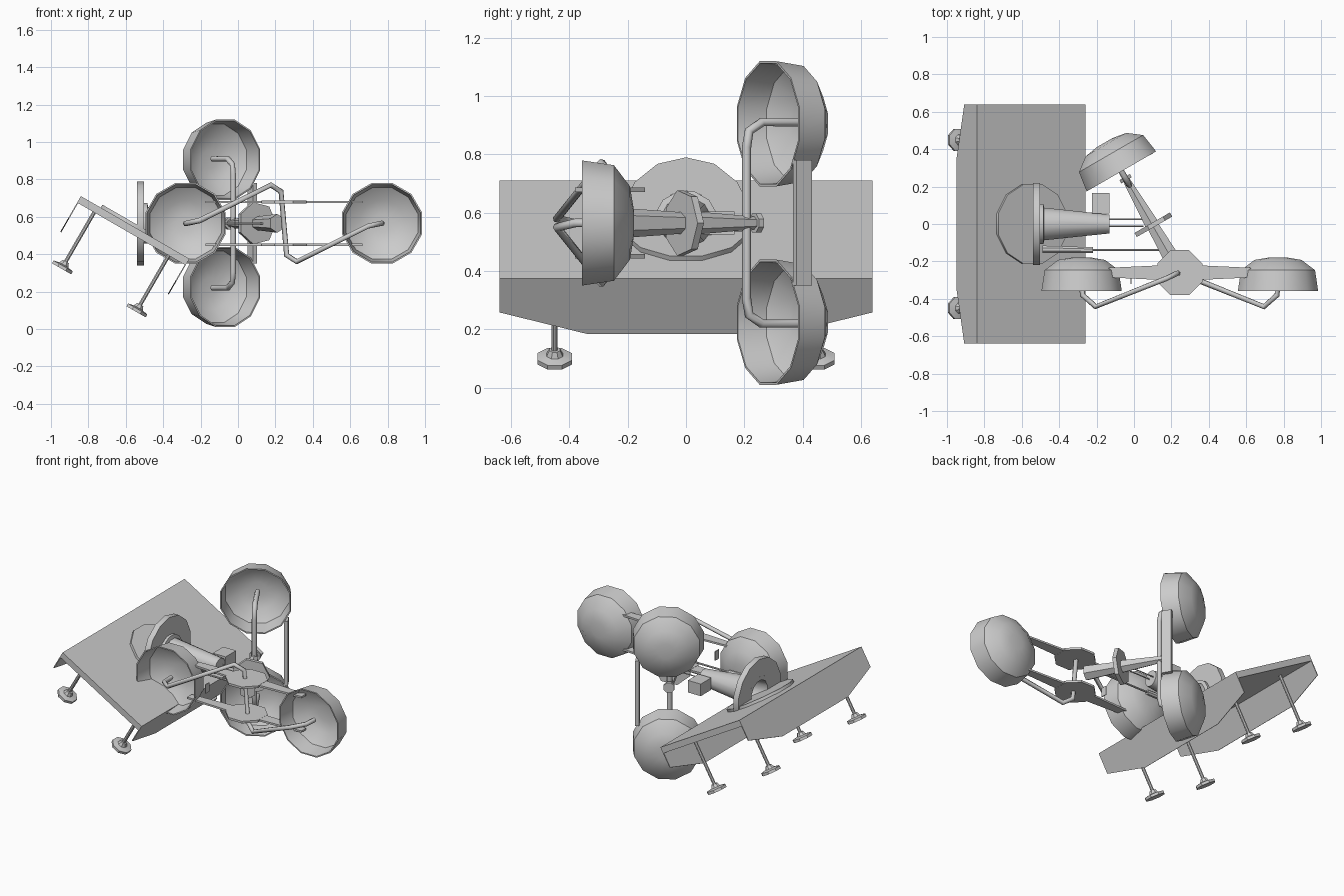
import bpy, bmesh, math
from mathutils import Vector, Matrix

if "Cube" in bpy.data.objects:
    bpy.data.objects.remove(bpy.data.objects["Cube"])

V = Vector
ZC = 0.565
HUB = V((0.245, -0.26, ZC))
AX = V((-0.5, 0.866, 0))       # rear arm axis
TR = V((0.866, 0.5, 0))        # across the rear arm
U, N = V((0.866, 0, -0.5)), V((0.5, 0, 0.866))
PC = V((-0.55, 0, 0.543))      # centre of slanted panel top


def finish(name, bm, smooth=True):
    bmesh.ops.remove_doubles(bm, verts=bm.verts, dist=1e-5)
    bmesh.ops.recalc_face_normals(bm, faces=bm.faces)
    me = bpy.data.meshes.new(name)
    bm.to_mesh(me)
    bm.free()
    ob = bpy.data.objects.new(name, me)
    bpy.context.collection.objects.link(ob)
    if smooth:
        bpy.ops.object.select_all(action='DESELECT')
        ob.select_set(True)
        bpy.context.view_layer.objects.active = ob
        bpy.ops.object.shade_smooth_by_angle(angle=math.radians(35))
    return ob


def lathe(name, profile, origin, axis, n=10, smooth=True, phase=0.5):
    """Spin (radius, height) points round an axis."""
    q = V(axis).to_track_quat('Z', 'Y')
    bm = bmesh.new()
    rings = []
    for r, h in profile:
        rings.append([bm.verts.new(V(origin) + q @ V((r * math.cos(a), r * math.sin(a), h)))
                      if r > 0 or k == 0 else None
                      for k, a in enumerate([(i + phase) * 2 * math.pi / n for i in range(n)])])
    for a, b in zip(rings, rings[1:]):
        for i in range(n):
            j = (i + 1) % n
            f = [a[i] or a[0], a[j] or a[0], b[j] or b[0], b[i] or b[0]]
            f = list(dict.fromkeys(f))
            if len(f) > 2:
                bm.faces.new(f)
    return finish(name, bm, smooth)


def rod(name, a, b, r1, r2=None, n=8):
    a, b = V(a), V(b)
    r2 = r1 if r2 is None else r2
    L = (b - a).length
    return lathe(name, [(0, 0), (r1, 0), (r2, L), (0, L)], a, b - a, n)


def prism(name, pts, origin, ex, ey, ez, thick):
    """Extrude a 2D outline (ex, ey) along ez."""
    bm = bmesh.new()
    f = bm.faces.new([bm.verts.new(V(origin) + x * ex + y * ey) for x, y in pts])
    r = bmesh.ops.extrude_face_region(bm, geom=[f])
    bmesh.ops.translate(bm, vec=ez * thick,
                        verts=[g for g in r['geom'] if isinstance(g, bmesh.types.BMVert)])
    return finish(name, bm, False)


def pipe(name, pts, r):
    cu = bpy.data.curves.new(name, 'CURVE')
    cu.dimensions = '3D'
    cu.bevel_depth = r
    cu.bevel_resolution = 1
    cu.use_fill_caps = True
    s = cu.splines.new('POLY')
    s.points.add(len(pts) - 1)
    for p, c in zip(s.points, pts):
        p.co = (*c, 1)
    ob = bpy.data.objects.new(name, cu)
    bpy.context.collection.objects.link(ob)


def rect(w, h):
    return [(-w, -h), (w, -h), (w, h), (-w, h)]


X, Y, Z = V((1, 0, 0)), V((0, 1, 0)), V((0, 0, 1))

# slanted panel with two end aprons
prism("panel", rect(0.335, 0.64), PC, U, Y, -N, 0.04)
apron = [(-0.64, 0), (0.64, 0), (0.64, -0.135), (0.34, -0.22), (-0.34, -0.22), (-0.64, -0.135)]
for s in (-1, 1):
    prism("panel_apron", apron, PC + U * 0.335 * s, Y, N, U * -s, 0.006)

# legs and foot pads
for su in (-1, 1):
    for sy in (-1, 1):
        b = PC + U * 0.23 * su + Y * 0.45 * sy
        rod("leg", b - N * 0.03, b - N * 0.37, 0.011)
        lathe("foot_pad", [(0, 0), (0.064, 0), (0.064, 0.017), (0.03, 0.024), (0.02, 0.045), (0, 0.045)],
              b - N * 0.388, N, 8)

# turntable, upright ring and hollow tapered barrel
lathe("turntable", [(0, 0), (0.22, 0), (0.22, 0.018), (0, 0.018)], PC, N, 12)
lathe("barrel_ring", [(0.11, 0), (0.225, 0), (0.225, 0.038), (0.11, 0.038), (0.11, 0)],
      (-0.54, 0, ZC), X, 14)
lathe("barrel", [(0.085, 0), (0.112, 0), (0.112, 0.055), (0.09, 0.06), (0.052, 0.41),
                 (0, 0.41), (0, 0.38), (0.045, 0.38), (0.085, 0)], (-0.54, 0, ZC), X, 12)
prism("side_box", rect(0.047, 0.055), (-0.178, 0.112, 0.525), X, Y, Z, 0.08)
for y in (-0.012, 0.025):
    rod("thin_rod", (-0.13, y, ZC), (0.05, y, ZC), 0.004, n=6)
rod("piston_sleeve", (-0.49, -0.135, ZC), (-0.22, -0.14, ZC), 0.021, 0.017)
rod("piston_rod", (-0.22, -0.14, ZC), (0.2, -0.14, ZC), 0.006)

# four open bowls, given by rim centre and closed-end direction
bowl = [(0.222, 0), (0.205, 0.11), (0.13, 0.165), (0.05, 0.178), (0, 0.178)]
inner = [(0, 0.17), (0.05, 0.17), (0.125, 0.157), (0.198, 0.105), (0.214, 0), (0.222, 0)]
profile = list(reversed(bowl)) + list(reversed(inner))[1:]
rear = HUB + AX * 0.625
for s in (-1, 1):
    lathe("front_bowl", profile, HUB + X * 0.525 * s - Y * 0.097, Y, 12)
    lathe("rear_bowl", profile, rear + Z * 0.34 * s, AX, 12)

# front link plates: octagon with tapering bars
for s in (-1, 1):
    c = HUB + Z * 0.114 * s
    lathe("link_octagon", [(0, -0.007), (0.13, -0.007), (0.13, 0.007), (0, 0.007)], c, Z, 8)
    for d in (-1, 1):
        prism("link_bar", [(0.08, -0.04), (0.42, -0.024), (0.42, 0.024), (0.08, 0.04)],
              c - Z * 0.006, X * d, Y, Z, 0.012)

# bent pipe joining the front bowls, point-symmetric about the hub
half = [(0.525, -0.04, 0), (0.52, -0.12, 0), (0.45, -0.182, -0.015),
        (0.07, -0.03, -0.205), (0.015, -0.003, -0.17)]
pts = [HUB + V((-x, y, -z)) for x, y, z in half] + [HUB + V(p) for p in reversed(half)]
pipe("front_pipe", pts, 0.015)

# rear pipe and rear bar
side = [(0.76, 0.345), (0.60, 0.345), (0.55, 0.315), (0.54, 0.26)]
pts = [HUB + AX * a + Z * z for a, z in side] + [HUB + AX * a - Z * z for a, z in reversed(side)]
pipe("rear_pipe", pts, 0.016)
prism("rear_bar", rect(0.012, 0.031), rear + AX * 0.03 + TR * 0.183 - Z * 0.215, TR, AX, Z, 0.43)

# tapered arm with hexagonal collar
rod("arm_inner", HUB + AX * 0.07, HUB + AX * 0.28, 0.05, 0.037, 6)
rod("arm_outer", HUB + AX * 0.28, HUB + AX * 0.57, 0.044, 0.022, 6)
lathe("arm_collar", [(0, 0), (0.115, 0), (0.115, 0.025), (0, 0.025)], HUB + AX * 0.28, AX, 7)
lathe("arm_cap", [(0, 0), (0.035, 0), (0.035, 0.02), (0, 0.02)], HUB + AX * 0.57, AX, 8)

# small fin beside the link plates
prism("small_fin", rect(0.02, 0.03), (-0.02, -0.30, ZC), Y, Z, X, 0.006)
